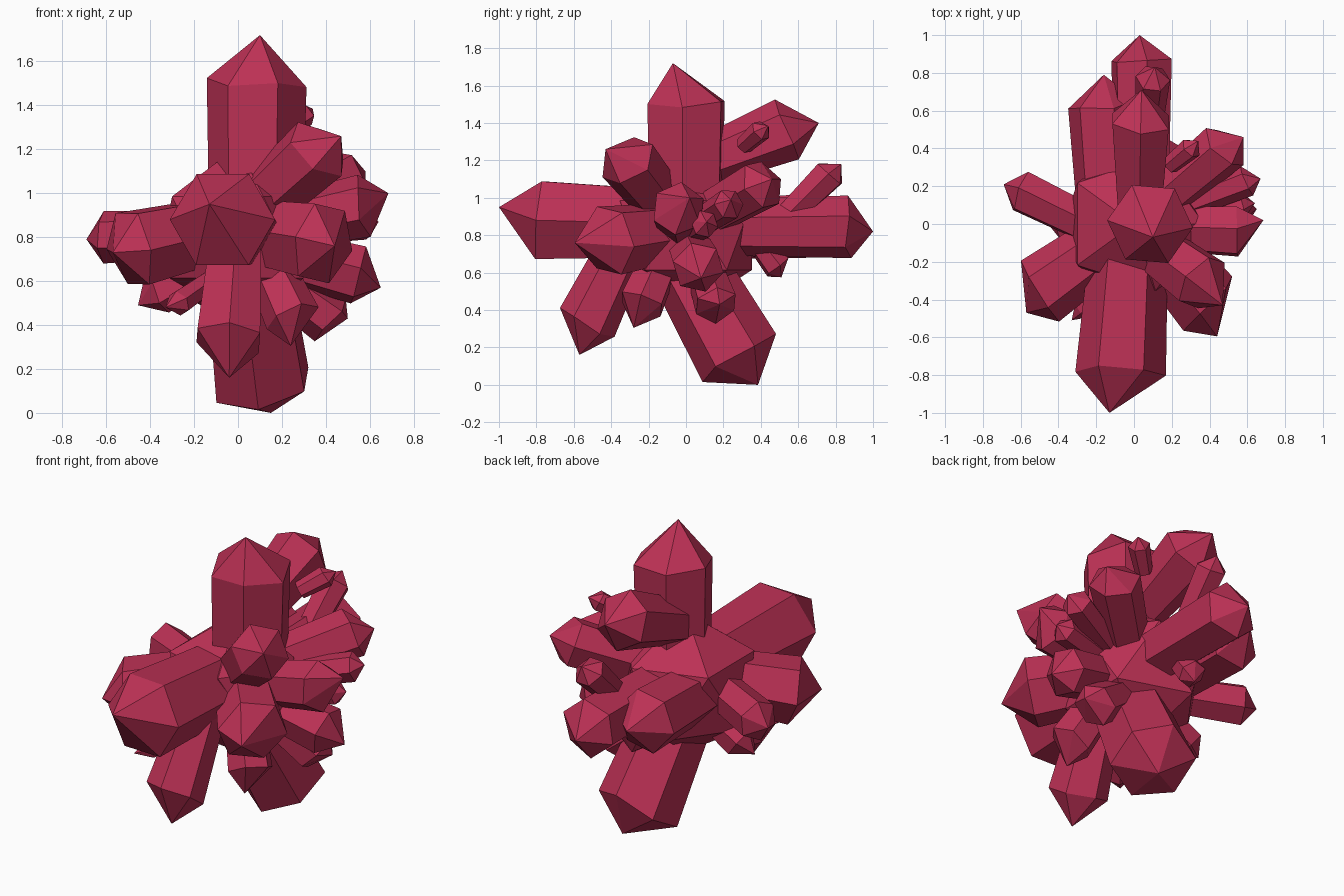
import bpy, bmesh, math, random
from mathutils import Vector

random.seed(4)
mat = bpy.data.materials.new("crimson")
mat.diffuse_color = (0.5, 0.03, 0.09, 1)


def finish(name, bm):
    bmesh.ops.recalc_face_normals(bm, faces=bm.faces)
    me = bpy.data.meshes.new(name)
    bm.to_mesh(me)
    bm.free()
    me.materials.append(mat)
    ob = bpy.data.objects.new(name, me)
    bpy.context.collection.objects.link(ob)


def crystal(name, base, shoulder, tip, r, roll=0, taper=0.82):
    """Six-sided shaft flaring from base to shoulder, closed by an off-centre point."""
    base, shoulder, tip = Vector(base), Vector(shoulder), Vector(tip)
    axis = (shoulder - base).normalized()
    side = axis.cross(Vector((0, 1, 0) if abs(axis.z) > 0.8 else (0, 0, 1))).normalized()
    up = side.cross(axis)
    bm = bmesh.new()
    rings = []
    for centre, rad, wob in ((base, r * taper, 0), (shoulder, r, 0.12)):
        ring = []
        for i in range(6):
            a = math.radians(60 * i + roll)
            p = centre + (side * math.cos(a) + up * math.sin(a)) * rad
            ring.append(bm.verts.new(p + axis * r * random.uniform(-wob, wob)))
        rings.append(ring)
    apex = bm.verts.new(tip)
    lo, hi = rings
    bm.faces.new(lo)
    for i in range(6):
        j = (i + 1) % 6
        bm.faces.new((lo[i], lo[j], hi[j], hi[i]))
        bm.faces.new((hi[i], hi[j], apex))
    finish(name, bm)


# faceted core
bm = bmesh.new()
bmesh.ops.create_icosphere(bm, subdivisions=1, radius=0.415)
bmesh.ops.translate(bm, verts=bm.verts, vec=(0, 0, 0.8))
finish("core", bm)

# main crystals: name, base, shoulder centre, tip, radius, roll, taper
mains = [
    ("top", (0.08, 0, 0.8), (0.085, 0, 1.50), (0.10, -0.07, 1.72), 0.228, 5, 0.93),
    ("front", (-0.02, 0, 0.86), (-0.07, -0.78, 0.88), (-0.13, -1.0, 0.95), 0.24, 0, 0.84),
    ("bottom", (0.03, -0.06, 0.75), (0.11, 0.29, 0.135), (0.15, 0.385, 0.0), 0.235, 22, 0.85),
    ("back", (0.04, 0, 0.84), (0.04, 0.87, 0.845), (0.03, 1.0, 0.82), 0.17, 20, 0.87),
    ("back_left", (-0.14, 0, 0.82), (-0.17, 0.63, 0.85), (-0.16, 0.79, 0.85), 0.182, 10, 0.87),
    ("back_upper", (0.03, 0.05, 1.17), (0.035, 0.55, 1.37), (0.04, 0.71, 1.40), 0.172, 30, 0.75),
    ("left", (-0.1, -0.07, 0.82), (-0.60, 0.175, 0.80), (-0.69, 0.21, 0.79), 0.12, 25, 0.87),
    ("front_left", (0, 0, 0.86), (-0.49, -0.35, 0.745), (-0.57, -0.47, 0.73), 0.19, 0, 0.8),
    ("front_right", (0.03, 0, 0.83), (0.39, -0.42, 0.77), (0.44, -0.595, 0.76), 0.195, 10, 0.8),
    ("front_right_upper", (0.01, -0.05, 0.87), (0.365, -0.31, 1.195), (0.47, -0.43, 1.26), 0.162, 20, 0.8),
    ("front_lower", (-0.01, -0.3, 0.8), (-0.045, -0.53, 0.33), (-0.04, -0.57, 0.16), 0.165, 30, 0.8),
]
for name, *args in mains:
    crystal("crystal_" + name, *args)

# smaller crystals: base, shoulder centre, tip, radius
small = [
    ((0.1, -0.1, 0.75), (0.245, -0.235, 0.44), (0.24, -0.28, 0.305), 0.128),
    ((0, 0, 0.77), (0.54, 0.065, 0.63), (0.65, 0.08, 0.57), 0.14),
    ((0.08, 0.08, 0.67), (0.41, 0.16, 0.43), (0.50, 0.18, 0.43), 0.12),
    ((0, -0.02, 0.82), (0.56, -0.04, 0.94), (0.685, 0.02, 1.0), 0.145),
    ((0, 0, 0.84), (0.475, 0.405, 1.07), (0.58, 0.46, 1.10), 0.142),
    ((0, 0, 0.82), (0.6, 0.23, 0.965), (0.67, 0.24, 0.99), 0.085),
    ((0, 0, 0.8), (0.58, 0.1, 0.86), (0.64, 0.11, 0.87), 0.075),
    ((0, 0, 0.75), (-0.37, 0.0, 0.54), (-0.455, 0.0, 0.49), 0.10),
    ((-0.1, -0.25, 0.62), (-0.27, -0.45, 0.50), (-0.33, -0.51, 0.48), 0.06),
    ((0.19, 0.31, 1.28), (0.30, 0.40, 1.36), (0.34, 0.44, 1.385), 0.06),
    ((0.08, 0.54, 0.9), (0.1, 0.77, 1.13), (0.11, 0.83, 1.18), 0.092),
    ((0, 0.36, 0.8), (0.0, 0.49, 0.63), (0.0, 0.51, 0.575), 0.078),
]
for k, (b, s, t, r) in enumerate(small):
    crystal(f"small_crystal_{k + 1}", b, s, t, r, 12 * k)
